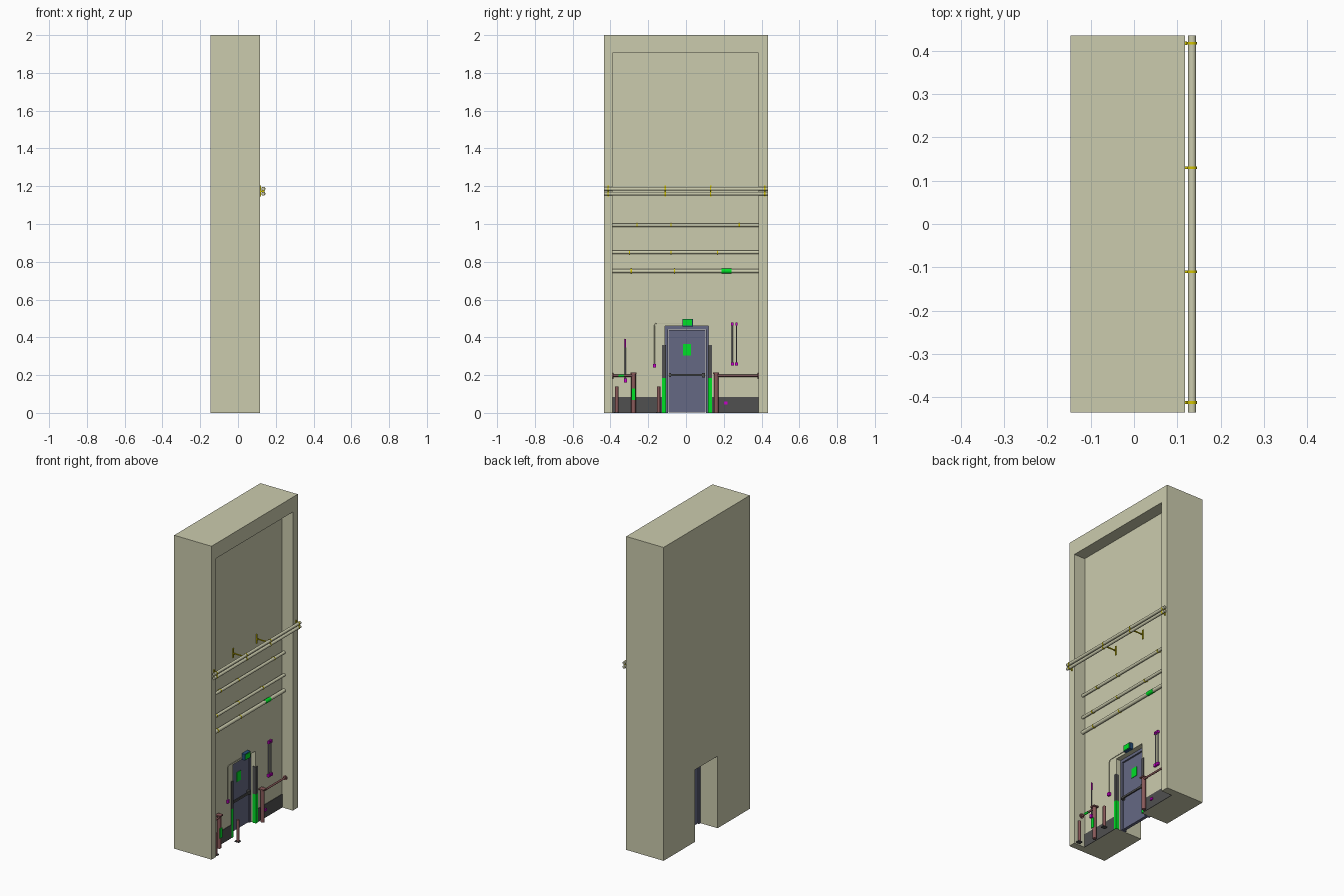
import bpy
from mathutils import Vector

if "Cube" in bpy.data.objects:
    bpy.data.objects.remove(bpy.data.objects["Cube"])


def material(name, r, g, b):
    m = bpy.data.materials.new(name)
    m.diffuse_color = (r, g, b, 1)
    m.use_nodes = True
    m.node_tree.nodes["Principled BSDF"].inputs["Base Color"].default_value = m.diffuse_color
    return m


WALL = material("wall_paint", .60, .60, .42)
DARK = material("dark_grey", .08, .08, .08)
STEEL = material("conduit_grey", .20, .20, .22)
DOOR = material("door_blue", .13, .14, .23)
RED = material("dull_red", .25, .10, .10)
GREEN = material("green", 0, .75, .02)
PINK = material("magenta", .60, 0, .60)
GOLD = material("yellow", .65, .55, 0)
NAVY = material("sign_case", .02, .08, .20)


def box(name, x, y, z, mat):
    """Box from (min, max) ranges."""
    bpy.ops.mesh.primitive_cube_add(size=1, location=[sum(r) / 2 for r in (x, y, z)])
    o = bpy.context.object
    o.name = name
    o.scale = [r[1] - r[0] for r in (x, y, z)]
    bpy.ops.object.transform_apply(location=False, rotation=False, scale=True)
    o.data.materials.append(mat)
    return o


def rod(name, a, b, r, mat, sides=16):
    """Cylinder between two points."""
    a, b = Vector(a), Vector(b)
    d = b - a
    bpy.ops.mesh.primitive_cylinder_add(
        vertices=sides, radius=r, depth=d.length, location=(a + b) / 2,
        rotation=d.to_track_quat('Z', 'Y').to_euler())
    o = bpy.context.object
    o.name = name
    o.data.materials.append(mat)
    bpy.ops.object.shade_smooth_by_angle()
    return o


def tube(name, points, r, mat):
    """Thin conduit along a path."""
    c = bpy.data.curves.new(name, 'CURVE')
    c.dimensions = '3D'
    c.bevel_depth = r
    c.bevel_resolution = 2
    c.use_fill_caps = True
    s = c.splines.new('POLY')
    s.points.add(len(points) - 1)
    for p, co in zip(s.points, points):
        p.co = (*co, 1)
    c.materials.append(mat)
    o = bpy.data.objects.new(name, c)
    bpy.context.collection.objects.link(o)


BACK = .04           # recessed wall plane
FACE = .1175         # outer wall plane
Y0, Y1 = -.39, .385  # recess sides

# Wall block with the tall recess and the doorway cut out
wall = box("wall", (-.146, FACE), (-.435, .435), (0, 2), WALL)
for cut in (box("recess_cutter", (BACK, .3), (Y0, Y1), (-.1, 1.905), WALL),
            box("doorway_cutter", (-.3, .2), (-.11, .12), (-.2, .46), WALL)):
    cut.hide_render = True
    mod = wall.modifiers.new("cut", 'BOOLEAN')
    mod.operation = 'DIFFERENCE'
    mod.solver = 'EXACT'
    mod.object = cut
    bpy.context.view_layer.objects.active = wall
    bpy.ops.object.modifier_apply(modifier=mod.name)
    bpy.data.objects.remove(cut)

# Dark skirting either side of the doorway
box("skirting_left", (BACK, BACK + .003), (Y0, -.125), (0, .085), DARK)
box("skirting_right", (BACK, BACK + .003), (.135, Y1), (0, .085), DARK)

# Door frame, leaf, push bar and notice
for name, y, z in (("door_frame_left", (-.11, -.095), (0, .46)),
                   ("door_frame_right", (.105, .12), (0, .46)),
                   ("door_frame_top", (-.095, .105), (.442, .46))):
    box(name, (-.025, .008), y, z, DOOR)
box("door_leaf", (-.018, .001), (-.093, .103), (.003, .439), DOOR)
box("push_bar", (.012, .02), (-.09, .095), (.194, .206), DARK)
box("push_bar_latch", (.001, .022), (.085, .1), (.188, .212), DARK)
box("push_bar_hinge", (.001, .018), (-.092, -.08), (.19, .21), DARK)
box("door_notice", (.001, .004), (-.017, .026), (.305, .365), GREEN)

# Corner guards: green below, dark above, wrapping the doorway edges
for side, edge, s in (("left", -.11, -1), ("right", .12, 1)):
    for kind, z, mat in (("lower", (0, .185), GREEN), ("upper", (.185, .36), DARK)):
        outer = sorted((edge - s * .003, edge + s * .017))
        inner = sorted((edge - s * .003, edge))
        box(f"corner_guard_{kind}_{side}", (BACK, BACK + .004), outer, z, mat)
        box(f"corner_guard_jamb_{kind}_{side}", (.022, BACK), inner, z, mat)

# Lit sign above the door, with conduit down to a switch box
box("sign_case", (BACK, .062), (-.019, .037), (.458, .498), NAVY)
box("sign_panel", (.062, .065), (-.015, .033), (.462, .494), GREEN)
x = BACK + .004
tube("sign_conduit", [(x, -.019, .475), (x, -.155, .475), (x, -.163, .471),
                      (x, -.167, .463), (x, -.167, .255)], .002, WALL)
box("switch_box", (BACK, .053), (-.175, -.159), (.24, .26), PINK)

# Other boxes and risers
for y in (.245, .267):
    box("riser_box_low", (BACK, .053), (y - .008, y + .008), (.25, .268), PINK)
    box("riser_box_high", (BACK, .053), (y - .006, y + .006), (.462, .478), PINK)
    rod("riser", (.046, y, .268), (.046, y, .462), .0035, STEEL, 12)
box("socket_box", (BACK, .05), (.202, .219), (.045, .06), PINK)
box("left_riser_box", (BACK, .056), (-.329, -.313), (.162, .182), PINK)
rod("left_riser", (.047, -.321, .182), (.047, -.321, .35), .0035, STEEL, 12)
rod("left_riser_head", (.047, -.321, .345), (.047, -.321, .392), .004, PINK, 12)

# Free-standing bollards near the front edge
for y in (-.367, -.145):
    box("bollard_plate", (.086, .115), (y - .013, y + .013), (0, .005), DARK)
    rod("bollard", (.1, y, .005), (.1, y, .14), .009, RED)

# Guard posts and rails beside the wall
for side, y, end in (("left", -.278, Y0), ("right", .16, Y1)):
    rod(f"guard_post_{side}", (.062, y, 0), (.062, y, .205), .012, RED)
    box(f"guard_post_cap_{side}", (.045, .079), (y - .016, y + .016), (.205, .213), RED)
    rod(f"guard_rail_{side}", (.065, y, .197), (.065, end, .197), .006, RED)
    s = 1 if end < 0 else -1
    rod(f"rail_flange_{side}", (.065, end, .197), (.065, end + s * .006, .197), .014, RED)
box("post_tag", (.073, .077), (-.289, -.267), (.068, .13), GREEN)
rod("rail_tag", (.065, -.357, .197), (.065, -.327, .197), .0072, GREEN)

# Three pipes inside the recess, on yellow stand-offs
for z, r, ys in ((.994, .0095, (-.26, -.08, .282)),
                 (.85, .0095, (-.3, -.08, .167)),
                 (.751, .0115, (-.29, -.06))):
    rod("recess_pipe", (.056, Y0, z), (.056, Y1, z), r, WALL)
    for y in ys:
        rod("pipe_clamp", (.056, y - .003, z), (.056, y + .003, z), r + .0015, GOLD)
        box("pipe_standoff", (BACK, .056), (y - .003, y + .003), (z - .003, z + .003), GOLD)
rod("pipe_marker", (.056, .188, .751), (.056, .242, .751), .0128, GREEN)

# Twin pipes running across the outer face, on T-shaped brackets
for z in (1.186, 1.161):
    rod("outer_pipe", (.134, -.435, z), (.134, .435, z), .0095, WALL)
for y, base in ((-.412, FACE), (-.11, BACK), (.13, BACK), (.417, FACE)):
    box("bracket_plate", (base, base + .005), (y - .004, y + .004), (1.145, 1.204), GOLD)
    box("bracket_arm", (base, .14), (y - .003, y + .003), (1.1705, 1.1765), GOLD)
    for z in (1.186, 1.161):
        rod("bracket_clamp", (.134, y - .003, z), (.134, y + .003, z), .011, GOLD)
